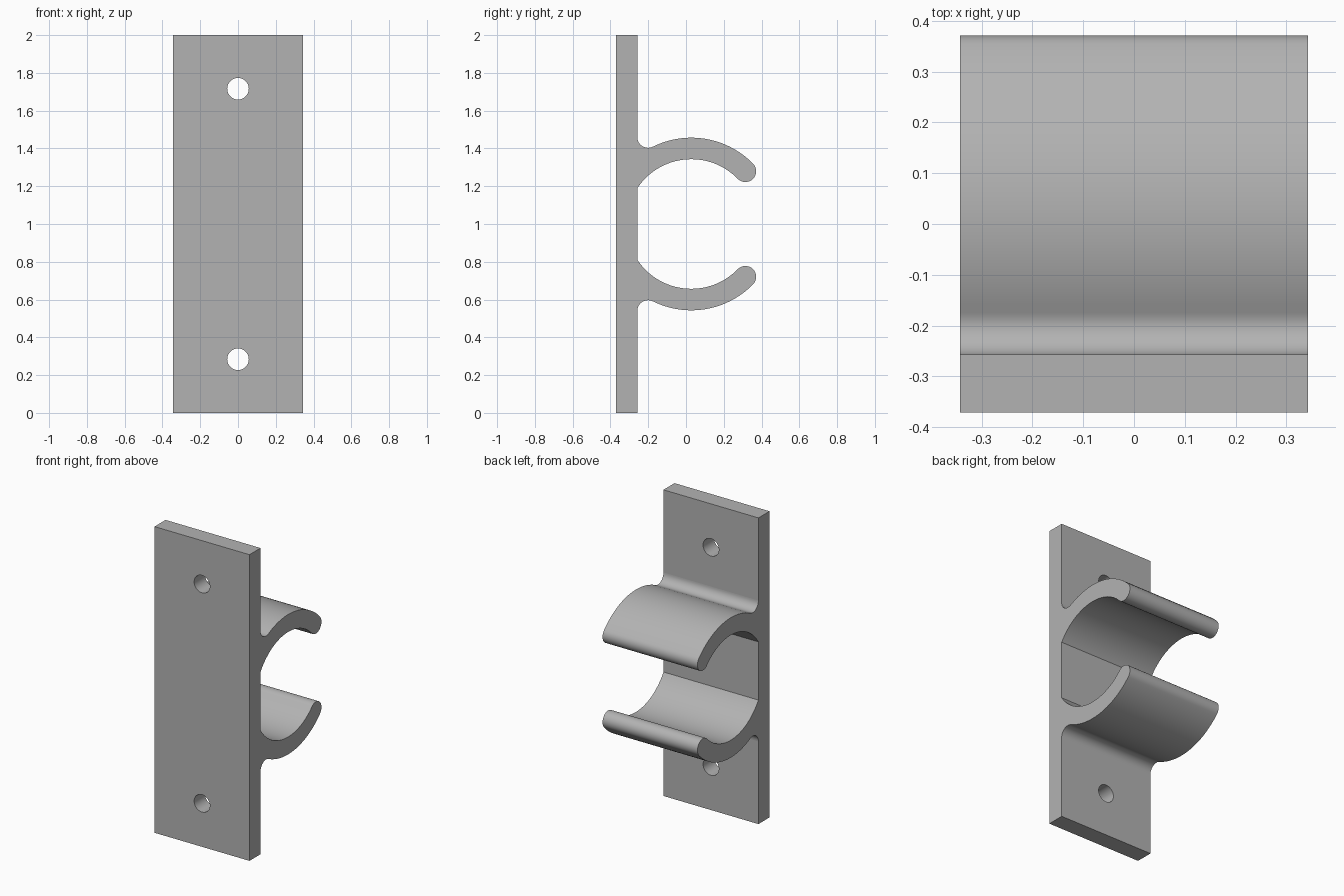
import bpy, bmesh
from math import sin, cos, acos, pi

if "Cube" in bpy.data.objects:
    bpy.data.objects.remove(bpy.data.objects["Cube"], do_unlink=True)

HALF_W, HALF_D, WALL, HEIGHT = 0.343, 0.3715, 0.114, 2.0
MID = HEIGHT / 2
FRONT, BACK = -HALF_D, -HALF_D + WALL    # plate faces
R_IN, R_OUT = MID * 0.343, MID * 0.457   # clip arc
R_MID, R_TIP = (R_IN + R_OUT) / 2, WALL / 2
CY = 0.028                               # clip axis

grey = bpy.data.materials.new("grey plastic")
grey.use_nodes = True
colour = (0.45, 0.45, 0.45, 1)
grey.diffuse_color = colour
grey.node_tree.nodes["Principled BSDF"].inputs["Base Color"].default_value = colour


def arc(cy, cz, r, start, end, n):
    angles = [start + (end - start) * i / n for i in range(n + 1)]
    return [(cy + r * cos(t), cz + r * sin(t)) for t in angles]


# Upper half of the side profile: fillet, outer arc, round tip, inner arc
tip = acos((HALF_D - R_TIP - CY) / R_MID)
fillet_y, reach = BACK + R_TIP, R_OUT + R_TIP
root = acos((fillet_y - CY) / reach)
inner_end = acos((BACK - CY) / R_IN)
upper = [(BACK, HEIGHT)]
upper += arc(fillet_y, MID + reach * sin(root), R_TIP, pi, pi + root, 14)
upper += arc(CY, MID, R_OUT, root, tip, 32)[1:]
upper += arc(CY + R_MID * cos(tip), MID + R_MID * sin(tip), R_TIP, tip, tip - pi, 20)[1:]
upper += arc(CY, MID, R_IN, tip, inner_end, 40)[1:]

# Mirror to the lower half and close around the plate
lower = [(y, HEIGHT - z) for y, z in reversed(upper)]
profile = upper + lower + [(FRONT, 0), (FRONT, HEIGHT)]

# Extrude across the width
bm = bmesh.new()
side = bm.faces.new([bm.verts.new((-HALF_W, y, z)) for y, z in profile])
extruded = bmesh.ops.extrude_face_region(bm, geom=[side], use_keep_orig=True)
verts = [g for g in extruded["geom"] if isinstance(g, bmesh.types.BMVert)]
bmesh.ops.translate(bm, verts=verts, vec=(2 * HALF_W, 0, 0))
bmesh.ops.recalc_face_normals(bm, faces=bm.faces)
for f in bm.faces:
    f.smooth = max(abs(c) for c in f.normal) < 0.9999 or f.calc_area() < 0.05
mesh = bpy.data.meshes.new("pipe_clip")
bm.to_mesh(mesh)
bm.free()
mesh.materials.append(grey)
clip = bpy.data.objects.new("pipe_clip", mesh)
bpy.context.collection.objects.link(clip)

# Screw holes through the plate
for name, z in (("upper", 1.716), ("lower", 0.284)):
    bpy.ops.mesh.primitive_cylinder_add(vertices=48, radius=R_TIP, depth=WALL * 2,
                                        location=(0, (FRONT + BACK) / 2, z),
                                        rotation=(pi / 2, 0, 0))
    cutter = bpy.context.object
    cutter.name = name + "_hole_cutter"
    cutter.data.materials.append(grey)
    for p in cutter.data.polygons:
        p.use_smooth = len(p.vertices) == 4
    cut = clip.modifiers.new(name + "_hole", 'BOOLEAN')
    cut.operation, cut.solver, cut.object = 'DIFFERENCE', 'EXACT', cutter
    bpy.context.view_layer.objects.active = clip
    bpy.ops.object.modifier_apply(modifier=cut.name)
    bpy.data.objects.remove(cutter, do_unlink=True)
